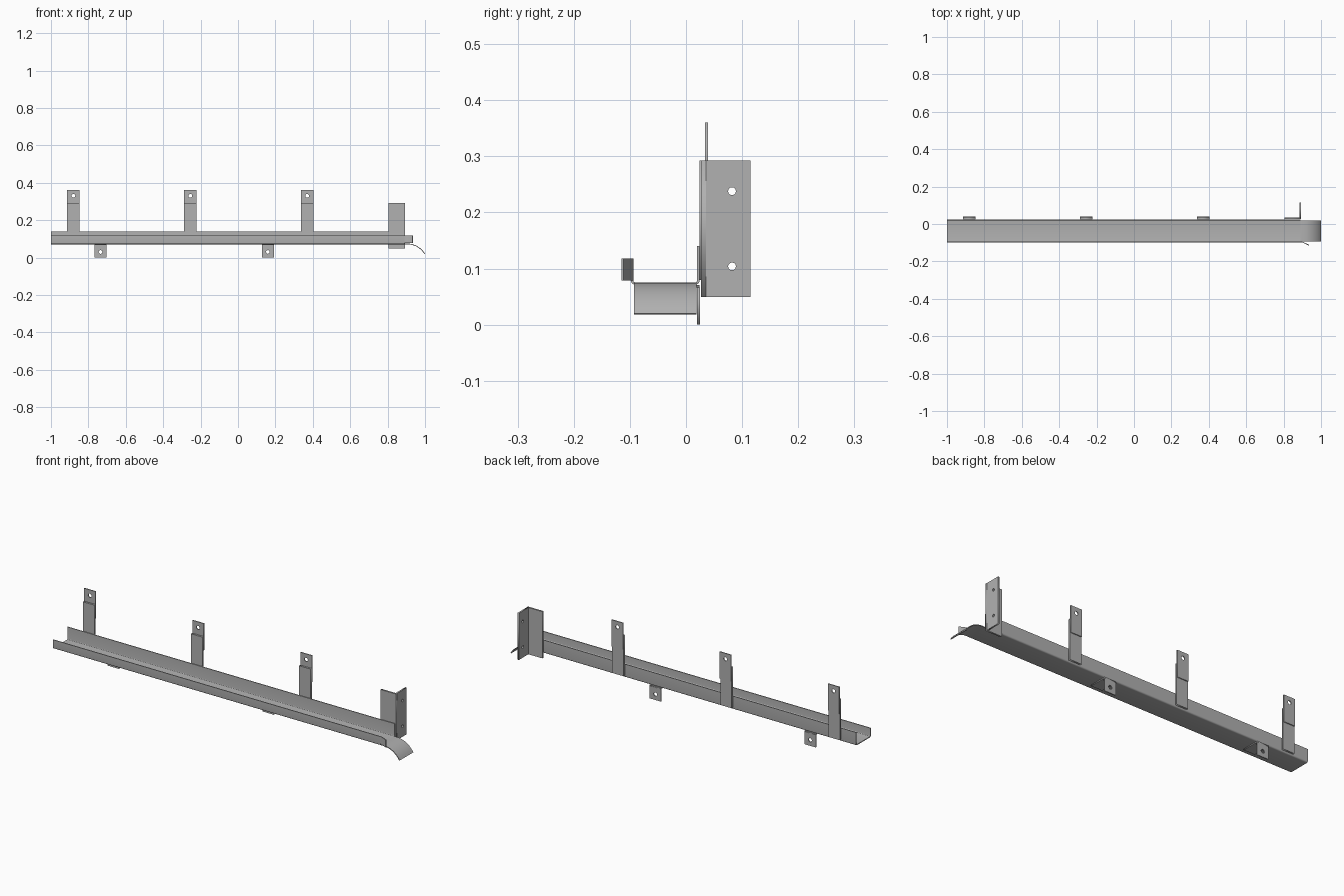
import bpy, bmesh, math
from mathutils import Matrix, Vector

cube = bpy.data.objects.get("Cube")
if cube:
    bpy.data.objects.remove(cube, do_unlink=True)

GREY = (0.44, 0.44, 0.44, 1)
steel = bpy.data.materials.new("galvanised grey")
steel.use_nodes = True
steel.diffuse_color = GREY
steel.node_tree.nodes["Principled BSDF"].inputs["Base Color"].default_value = GREY

# Column order maps local (u, v, depth) onto the world axes
FACING_FRONT = Matrix(((1, 0, 0), (0, 0, -1), (0, 1, 0)))   # u = x, v = z
FACING_SIDE = Matrix(((0, 0, 1), (1, 0, 0), (0, 1, 0)))     # u = y, v = z
FACING_UP = Matrix.Identity(3)                              # u = x, v = y


def finish(name, mesh):
    obj = bpy.data.objects.new(name, mesh)
    bpy.context.collection.objects.link(obj)
    mesh.materials.clear()
    mesh.materials.append(steel)
    bpy.ops.object.select_all(action='DESELECT')
    obj.select_set(True)
    bpy.context.view_layer.objects.active = obj
    return obj


def plate(name, facing, u, v, depth, holes=(), radius=0.008):
    """Flat rectangular plate with round holes, spanning a depth range."""
    curve = bpy.data.curves.new(name, 'CURVE')
    curve.dimensions = '2D'
    curve.fill_mode = 'BOTH'
    curve.extrude = (depth[1] - depth[0]) / 2
    outlines = [[(u[0], v[0]), (u[1], v[0]), (u[1], v[1]), (u[0], v[1])]]
    for cu, cv in holes:
        outlines.append([(cu + radius * math.cos(a * math.pi / 6),
                          cv + radius * math.sin(a * math.pi / 6)) for a in range(12)])
    for pts in outlines:
        spline = curve.splines.new('POLY')
        spline.points.add(len(pts) - 1)
        for p, (a, b) in zip(spline.points, pts):
            p.co = (a, b, 0, 1)
        spline.use_cyclic_u = True
    temp = bpy.data.objects.new(name, curve)
    mesh = bpy.data.meshes.new_from_object(temp)
    bpy.data.objects.remove(temp)
    mid = (depth[0] + depth[1]) / 2
    sign = -1 if facing is FACING_FRONT else 1
    mesh.transform(Matrix.Translation((0, 0, sign * mid)))
    mesh.transform(facing.to_4x4())
    return finish(name, mesh)


def sheet(name, facing, path, depth, thick=0.004):
    """Bent sheet: an open path swept straight through a depth range."""
    bm = bmesh.new()
    rows = [[bm.verts.new(facing @ Vector((a, b, d))) for a, b in path] for d in depth]
    for i in range(len(path) - 1):
        bm.faces.new((rows[0][i], rows[0][i + 1], rows[1][i + 1], rows[1][i]))
    mesh = bpy.data.meshes.new(name)
    bm.to_mesh(mesh)
    bm.free()
    obj = finish(name, mesh)
    mod = obj.modifiers.new("thickness", 'SOLIDIFY')
    mod.thickness = thick
    mod.offset = 0
    mod.use_even_offset = True
    bpy.ops.object.modifier_apply(modifier=mod.name)
    bpy.ops.object.shade_smooth_by_angle(angle=math.radians(35))
    return obj


def arc(cx, cy, r, start, end, steps=5):
    angles = [math.radians(start + (end - start) * i / steps) for i in range(steps + 1)]
    return [(cx + r * math.cos(a), cy + r * math.sin(a)) for a in angles]


# Long trough with rounded bends, low front wall and taller back wall
FRONT, BACK, FLOOR, END, BEND = -0.096, 0.022, 0.073, 0.89, 0.006
profile = [(FRONT, 0.118)]
profile += arc(FRONT + BEND, FLOOR + BEND, BEND, 180, 270)
profile += arc(BACK - BEND, FLOOR + BEND, BEND, 270, 360)
profile += [(BACK, 0.14)]
sheet("trough", FACING_SIDE, profile, (-1, END))

# Floor continues as a spout curving downward
spout = [(END, FLOOR)] + arc(0.905, -0.035, 0.108, 90, 30, 8)
sheet("spout", FACING_UP @ Matrix(((1, 0, 0), (0, 0, 1), (0, 1, 0))), spout,
      (FRONT + BEND / 2, BACK - BEND / 2))

# Front wall flares outward at the outlet
sheet("flared_lip", FACING_UP, [(END, FRONT), (0.898, FRONT), (0.935, -0.113)], (0.079, 0.118))

# Back hangers: a lower strap with an upper strip overlapping behind it
HALF = 0.033
for i in range(3):
    x = -0.88 + 0.625 * i
    span = (x - HALF, x + HALF)
    plate(f"hanger_strap_{i + 1}", FACING_FRONT, span, (0.08, 0.293), (0.024, 0.034))
    plate(f"hanger_strip_{i + 1}", FACING_FRONT, span, (0.22, 0.36), (0.034, 0.039),
          [(x, 0.33)], 0.01)

# Lower angle tabs: leg under the floor and drilled drop plate
for i, x in enumerate((-0.735, 0.16)):
    span = (x - HALF, x + HALF)
    plate(f"tab_leg_{i + 1}", FACING_UP, span, (-0.07, 0.024), (0.066, 0.071))
    plate(f"tab_plate_{i + 1}", FACING_FRONT, span, (0, 0.066), (0.02, 0.025),
          [(x, 0.03)], 0.01)

# End angle bracket: leg on the back wall and drilled plate pointing backward
plate("bracket_leg", FACING_FRONT, (0.805, 0.894), (0.049, 0.293), (0.027, 0.036))
plate("bracket_plate", FACING_SIDE, (0.036, 0.115), (0.049, 0.293), (0.886, 0.894),
      [(0.082, 0.238), (0.082, 0.104)], 0.007)
